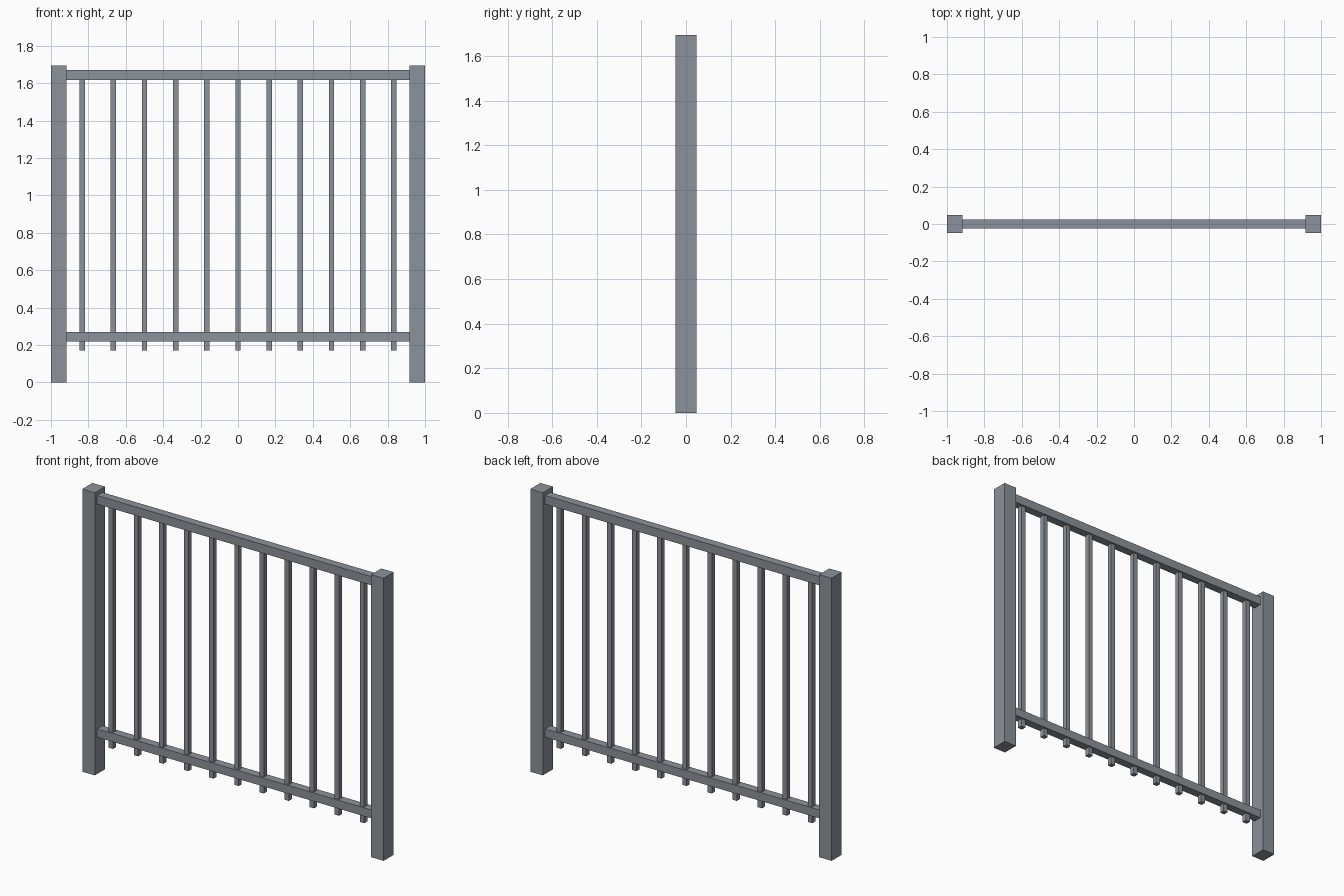
import bpy

if "Cube" in bpy.data.objects:
    bpy.data.objects.remove(bpy.data.objects["Cube"])

# One painted-metal colour
metal = bpy.data.materials.new("grey_metal")
metal.diffuse_color = (0.26, 0.29, 0.325, 1)
metal.use_nodes = True
metal.node_tree.nodes["Principled BSDF"].inputs["Base Color"].default_value = metal.diffuse_color


def box(name, x0, x1, half_depth, z0, z1):
    """Box spanning x0..x1, z0..z1, centred on y = 0."""
    bpy.ops.mesh.primitive_cube_add(size=1, location=((x0 + x1) / 2, 0, (z0 + z1) / 2))
    ob = bpy.context.object
    ob.name = name
    ob.scale = (x1 - x0, 2 * half_depth, z1 - z0)
    bpy.ops.object.transform_apply(location=False, rotation=False, scale=True)
    ob.data.materials.append(metal)
    return ob


HEIGHT = 1.695
POST_IN = 0.917      # inner face of the posts

# End posts
box("left_post", -1, -POST_IN, 0.048, 0, HEIGHT)
box("right_post", POST_IN, 1, 0.048, 0, HEIGHT)

# Horizontal rails between the posts
box("top_rail", -POST_IN, POST_IN, 0.025, 1.618, 1.670)
box("bottom_rail", -POST_IN, POST_IN, 0.025, 0.220, 0.270)

# Vertical bars, running through the bottom rail up to the top rail
for i in range(11):
    x = (i - 5) / 6
    box(f"bar_{i + 1}", x - 0.0145, x + 0.0145, 0.0145, 0.172, 1.618)
